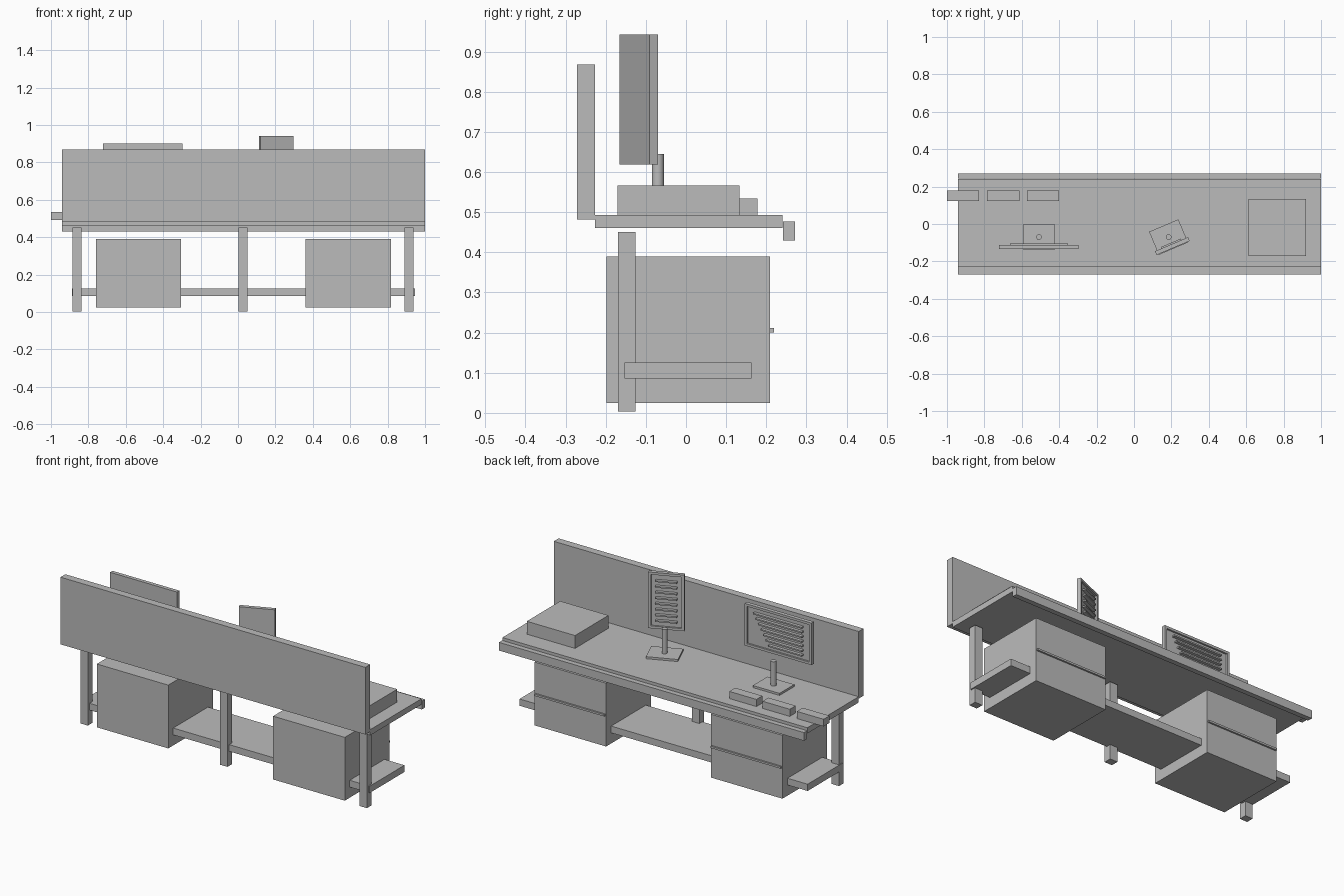
import bpy, math
from mathutils import Matrix, Vector

if "Cube" in bpy.data.objects:
    bpy.data.objects.remove(bpy.data.objects["Cube"])

grey = bpy.data.materials.new("neutral grey")
grey.diffuse_color = (0.5, 0.5, 0.5, 1)
grey.use_nodes = True
grey.node_tree.nodes["Principled BSDF"].inputs["Base Color"].default_value = grey.diffuse_color


def finish(ob, name, matrix=None):
    ob.name = name
    ob.data.name = name
    ob.data.materials.append(grey)
    if matrix is not None:
        ob.matrix_world = matrix @ ob.matrix_basis
    return ob


def box(name, x, y, z, matrix=None):
    """Box from (min, max) pairs on each axis."""
    bpy.ops.mesh.primitive_cube_add(size=1)
    ob = bpy.context.object
    size = Vector((x[1] - x[0], y[1] - y[0], z[1] - z[0]))
    mid = Vector((x[0] + x[1], y[0] + y[1], z[0] + z[1])) / 2
    ob.data.transform(Matrix.Translation(mid) @ Matrix.Diagonal(size).to_4x4())
    return finish(ob, name, matrix)


# Worktop, lip on the user side, privacy panel
box("worktop", (-0.94, 1.0), (-0.227, 0.24), (0.46, 0.493))
box("worktop_lip", (-0.94, 1.0), (0.242, 0.271), (0.43, 0.477))
box("privacy_panel", (-0.94, 1.0), (-0.271, -0.227), (0.482, 0.868))

# Legs and low shelf
for i, x in enumerate((-0.861, 0.027, 0.914)):
    box(f"leg_{i + 1}", (x - 0.024, x + 0.024), (-0.169, -0.126), (0.003, 0.451))
box("low_shelf", (-0.888, 0.945), (-0.153, 0.163), (0.086, 0.125))

# Drawer cabinets with full-width pull bars
for side, x0, x1 in (("left", -0.76, -0.305), ("right", 0.362, 0.818)):
    box(f"cabinet_{side}", (x0, x1), (-0.198, 0.209), (0.025, 0.389))
    box(f"drawer_pull_{side}", (x0 + 0.005, x1 - 0.005), (0.209, 0.219), (0.2, 0.211))

# Items on the worktop
box("storage_box", (0.613, 0.92), (-0.171, 0.133), (0.493, 0.567))
for i, (x0, x1) in enumerate(((-1.0, -0.83), (-0.785, -0.612), (-0.573, -0.4))):
    box(f"tray_{i + 1}", (x0, x1), (0.124, 0.178), (0.493, 0.534))


def monitor(name, origin, turn, width, z0, z1, rows, text_width, taper):
    """Screen facing +y on a pole and flat foot, with raised lines on the screen."""
    m = Matrix.Translation((origin[0], origin[1], 0)) @ Matrix.Rotation(turn, 4, "Z")
    h = width / 2
    box(name + "_foot", (-0.085, 0.085), (-0.067, 0.067), (0.493, 0.505), m)
    bpy.ops.mesh.primitive_cylinder_add(vertices=24, radius=0.015, depth=0.145,
                                        location=(0, 0, 0.5725))
    finish(bpy.context.object, name + "_pole", m)
    bpy.ops.object.shade_smooth_by_angle()
    # thin back with a raised rim around the recessed screen
    b = 0.014
    box(name + "_back", (-h, h), (-0.063, -0.051), (z0, z1), m)
    for part, x, z in (("rim_left", (-h, -h + b), (z0, z1)),
                       ("rim_right", (h - b, h), (z0, z1)),
                       ("rim_bottom", (-h + b, h - b), (z0, z0 + b)),
                       ("rim_top", (-h + b, h - b), (z1 - b, z1))):
        box(f"{name}_{part}", x, (-0.051, -0.041), z, m)
    # raised lines on the screen
    step = (z1 - z0 - 2 * b) / (rows + 1)
    for i in range(rows):
        z = z1 - b - step * (i + 1)
        box(f"{name}_line_{i + 1}", (-text_width / 2, text_width / 2 - taper * i),
            (-0.051, -0.033), (z - 0.004, z + 0.004), m)


monitor("wide_monitor", (-0.508, -0.07), 0, 0.425, 0.66, 0.902, 7, 0.31, 0.016)
monitor("tall_monitor", (0.185, -0.07), math.radians(23), 0.192, 0.619, 0.942, 8, 0.115, 0)
